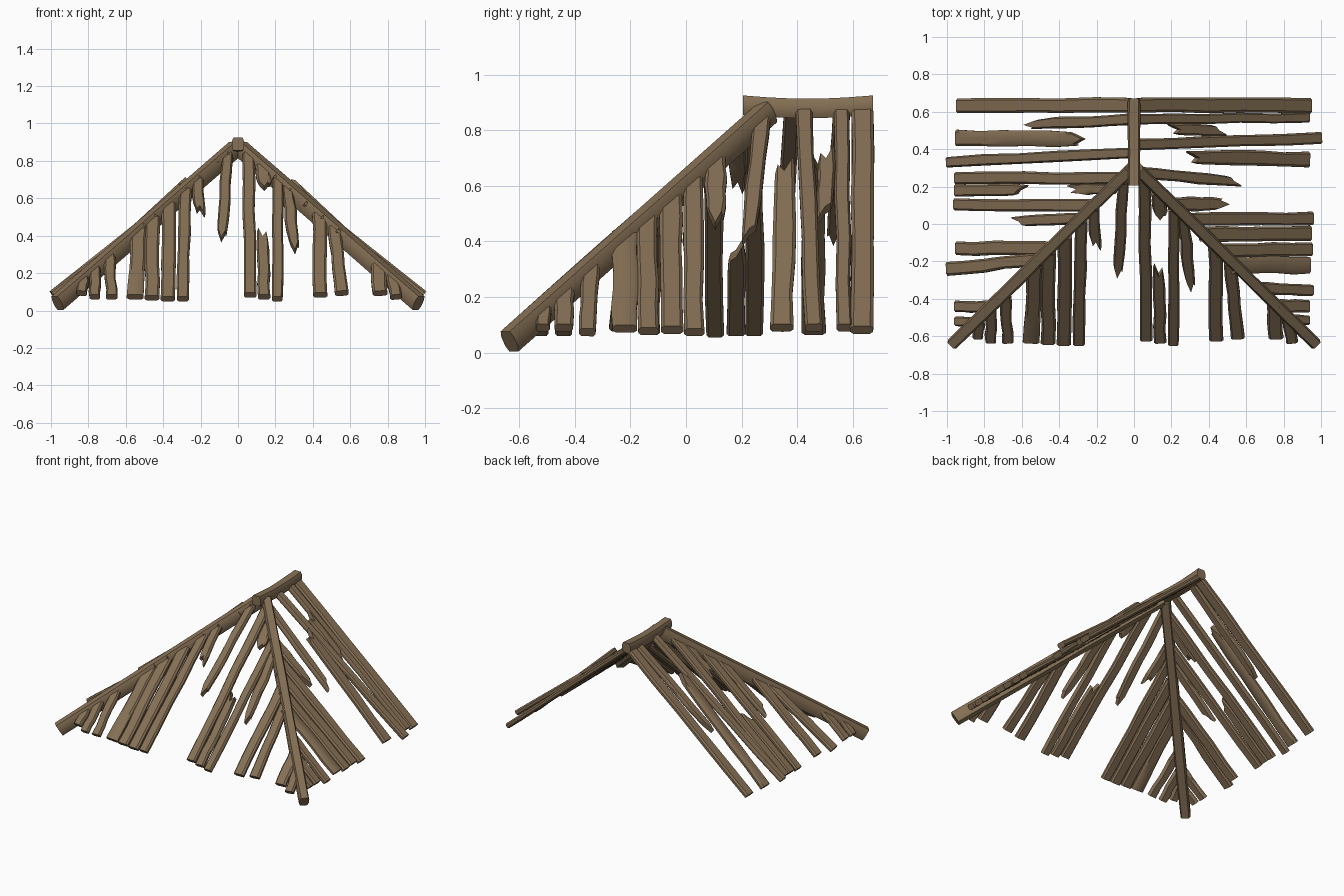
import bpy, bmesh, math, random
from mathutils import Vector as V

if "Cube" in bpy.data.objects:
    bpy.data.objects.remove(bpy.data.objects["Cube"])

random.seed(4)
wood = bpy.data.materials.new("weathered brown wood")
wood.diffuse_color = (0.235, 0.160, 0.090, 1)
wood.use_nodes = True
wood.node_tree.nodes["Principled BSDF"].inputs["Base Color"].default_value = wood.diffuse_color

# cross-section of a worn timber: chamfered box, (across, thickness)
SEC = [(-.5, -.22), (-.5, .22), (-.36, .5), (0, .5), (.36, .5),
       (.5, .22), (.5, -.22), (.36, -.5), (0, -.5), (-.36, -.5)]
CAPS = [(0, 1, 2, 9), (2, 3, 8, 9), (3, 4, 7, 8), (4, 5, 6, 7)]
# splintered end: how far each column across the plank is cut back
JAGS = [(.10, .07, .0, .06, .04), (.02, .0, .07, .03, .09),
        (.09, .05, .08, .02, .0), (.0, .01, .06, .08, .11)]
COLS = [-.5, -.36, 0, .36, .5]


def timber(name, a, b, up, w, t, break_a=False, break_b=False, sag=0, wob=.004):
    """Loft a timber from a to b; ends can be splintered, the middle can sag."""
    a, b = V(a), V(b)
    d = b - a
    length = d.length
    d.normalize()
    side = V(up).cross(d).normalized()
    n = d.cross(side)
    ja = random.choice(JAGS) if break_a else (0,) * 5
    jb = random.choice(JAGS) if break_b else (0,) * 5
    k = min(1, length * 3)
    bm = bmesh.new()
    rings = []
    rows = 6
    for i in range(rows):
        f = i / (rows - 1)
        ws = w * (1 + random.uniform(-.06, .06))
        if (i == 0 and break_a) or (i == rows - 1 and break_b):
            ws *= .85
        shift = random.uniform(-wob, wob) if 0 < i < rows - 1 else 0
        ring = []
        for u, v in SEC:
            c = COLS.index(u)
            lo, hi = ja[c] * k, length - jb[c] * k
            p = a + d * (lo + (hi - lo) * f) + side * (u * ws + shift)
            p += n * (v * t - sag * math.sin(math.pi * f))
            ring.append(bm.verts.new(p))
        rings.append(ring)
    m = len(SEC)
    for r, s in zip(rings, rings[1:]):
        for j in range(m):
            bm.faces.new((r[j], r[(j + 1) % m], s[(j + 1) % m], s[j]))
    for r in (rings[0], rings[-1]):
        for q in CAPS:
            bm.faces.new([r[j] for j in q])
    bmesh.ops.recalc_face_normals(bm, faces=bm.faces)
    me = bpy.data.meshes.new(name)
    bm.to_mesh(me)
    bm.free()
    me.materials.append(wood)
    ob = bpy.data.objects.new(name, me)
    bpy.context.collection.objects.link(ob)
    ob.select_set(True)
    bpy.context.view_layer.objects.active = ob


# ridge beam and two hip beams
timber("ridge_beam", (0, .205, .89), (0, .672, .89), (0, 0, 1), .068, .07, sag=.012, wob=.001)
for s, nm in ((-1, "left"), (1, "right")):
    timber(nm + "_hip_beam", (s * .015, .295, .865), (s * .965, -.635, .04),
           (0, 0, 1), .066, .085, wob=.002)

# side planks: y inner, y outer, x inner (None = ridge or hip), x outer, width,
# broken inner, broken outer, lift inner, lift outer
RIGHT = [
    (.635, .632, None, .94, .08, 0, 0, 0, 0),
    (.56, .57, None, .93, .055, 0, 0, 0, 0),
    (.505, .50, .18, .49, .065, 1, 1, .01, .01),
    (.425, .46, None, .995, .06, 0, 0, 0, .055),
    (.355, .345, .28, .93, .08, 1, 0, .055, 0),
    (.275, .225, None, .57, .06, 0, 1, 0, 0),
    (.105, .105, None, .50, .075, 0, 1, 0, 0),
    (.025, .03, None, .95, .07, 0, 0, 0, 0),
    (-.055, -.05, None, .94, .08, 0, 0, 0, 0),
    (-.14, -.135, None, .945, .075, 0, 0, 0, 0),
    (-.22, -.22, None, .935, .09, 0, 0, 0, 0),
    (-.34, -.355, None, .95, .06, 0, 0, 0, 0),
    (-.44, -.44, None, .93, .07, 0, 0, 0, 0),
    (-.51, -.515, None, .93, .05, 0, 0, 0, 0)]
LEFT = [
    (.635, .632, None, .94, .08, 0, 0, 0, 0),
    (.56, .53, None, .58, .06, 0, 1, 0, .01),
    (.455, .46, .27, .945, .085, 1, 0, .05, 0),
    (.38, .33, None, .995, .058, 0, 0, 0, .055),
    (.245, .245, None, .95, .065, 0, 0, 0, 0),
    (.18, .18, .57, .95, .065, 1, 0, .0, 0),
    (.19, .185, None, .35, .06, 0, 1, 0, 0),
    (.10, .105, None, .955, .065, 0, 0, 0, 0),
    (.03, .01, None, .65, .06, 0, 1, 0, 0),
    (-.13, -.13, None, .945, .075, 0, 0, 0, 0),
    (-.19, -.24, None, .995, .07, 0, 0, 0, .055),
    (-.44, -.44, None, .95, .06, 0, 0, 0, 0),
    (-.52, -.52, None, .95, .05, 0, 0, 0, 0)]


def side_z(x):
    return .88 - .85 * x


for s, nm, rows in ((1, "right_plank", RIGHT), (-1, "left_plank", LEFT)):
    for yi, yo, xi, xo, w, bi, bo, li, lo in rows:
        if xi is None:
            xi = max(.02, (.29 - yi) / .963)
        timber(nm, (s * xi, yi, side_z(xi) + li), (s * xo, yo, side_z(xo) + lo),
               (s * .65, 0, .76), w, .036, bi, bo)

# front planks: x top, x bottom, z top (None = hip), z bottom, width, broken top, broken bottom
FRONT = [
    (-.825, -.835, None, .08, .055, 0, 0),
    (-.765, -.765, None, .06, .06, 0, 0),
    (-.69, -.675, None, .06, .06, 0, 0),
    (-.53, -.55, None, .06, .085, 0, 0),
    (-.455, -.46, None, .055, .08, 0, 0),
    (-.37, -.375, None, .05, .075, 0, 0),
    (-.28, -.295, None, .05, .065, 0, 0),
    (-.215, -.20, None, .49, .06, 0, 1),
    (-.055, -.09, None, .365, .058, 0, 1),
    (.055, .065, None, .07, .065, 0, 0),
    (.13, .14, None, .64, .075, 0, 1),
    (.13, .14, .43, .06, .065, 1, 0),
    (.215, .21, None, .05, .06, 0, 0),
    (.265, .305, None, .30, .06, 0, 1),
    (.435, .44, None, .07, .075, 0, 0),
    (.515, .555, None, .08, .07, 0, 0),
    (.75, .76, None, .08, .08, 0, 0),
    (.82, .845, None, .06, .06, 0, 0)]


def front_point(x, z):
    return (x, .29 - (.88 - z) / .88, z)


for xt, xb, zt, zb, w, bt, bb in FRONT:
    zt = side_z(abs(xt)) if zt is None else zt
    timber("front_plank", front_point(xt, zt), front_point(xb, zb + .012),
           (0, -.66, .75), w, .036, bt, bb)

bpy.ops.object.shade_smooth_by_angle(angle=math.radians(40))
